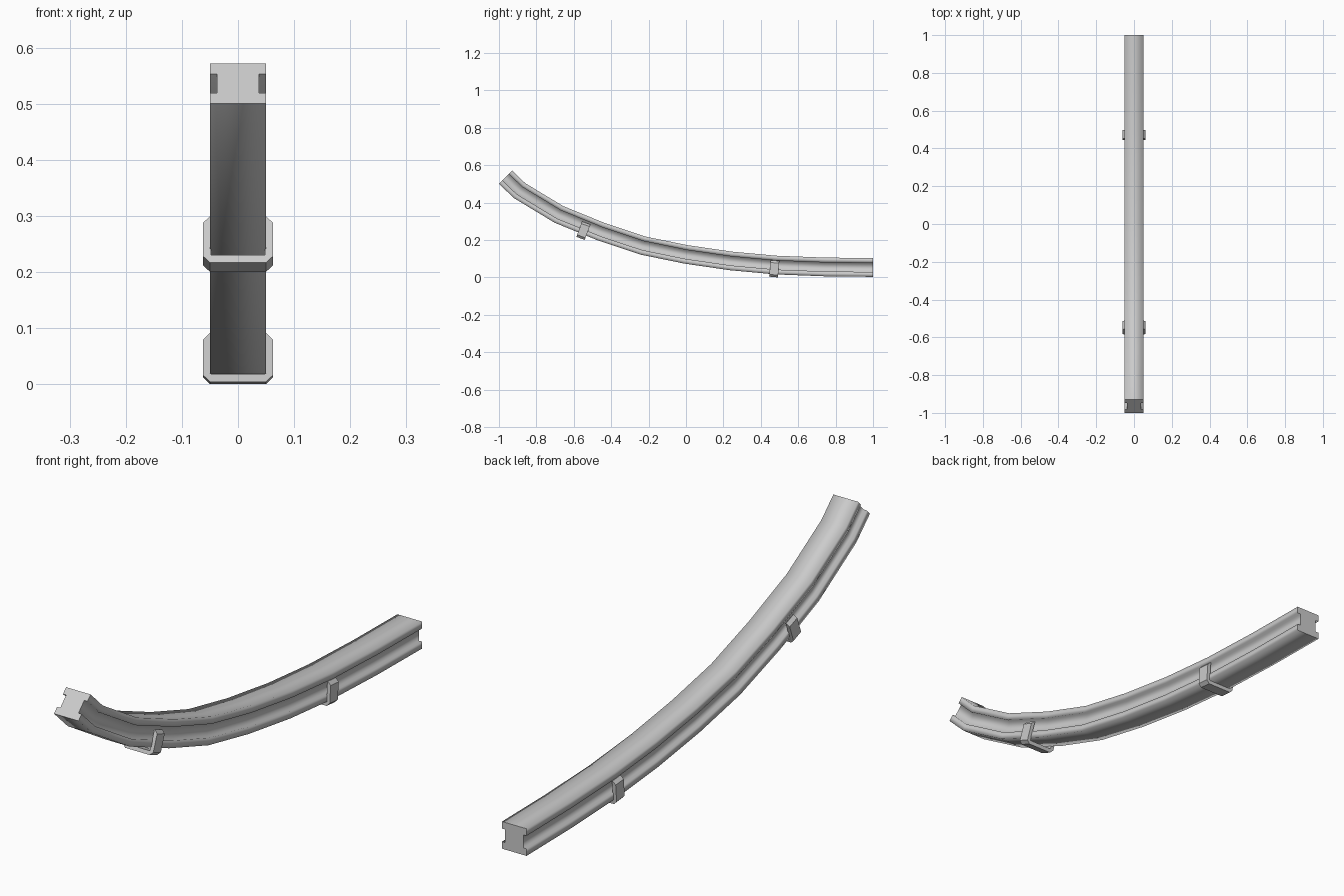
import bpy, bmesh
from math import radians
from mathutils import Vector, Matrix

if "Cube" in bpy.data.objects:
    bpy.data.objects.remove(bpy.data.objects["Cube"])

# Centre line of the rail as (y, z)
PATH = [(-.965, .536), (-.89, .464), (-.68, .337), (-.455, .245), (-.23, .170),
        (0, .123), (.24, .088), (.48, .066), (.74, .056), (1, .053)]
# Right half of the grooved rail section as (x, height), mirrored below
HALF = [(.05, -.05), (.05, -.024), (.037, -.024), (.037, .024), (.05, .024), (.05, .05)]
RAIL = HALF + [(-x, h) for x, h in reversed(HALF)]


def finish(bm, name):
    bmesh.ops.recalc_face_normals(bm, faces=bm.faces)
    mesh = bpy.data.meshes.new(name)
    bm.to_mesh(mesh)
    bm.free()
    ob = bpy.data.objects.new(name, mesh)
    bpy.context.collection.objects.link(ob)
    return ob


def sweep_rail():
    bm = bmesh.new()
    pts = [Vector((0, y, z)) for y, z in PATH]
    rings = []
    for i, p in enumerate(pts):
        # mitred section normal at every path point
        a = (p - pts[i - 1]).normalized() if i else Vector((0, 1, -1)).normalized()
        b = (pts[i + 1] - p).normalized() if i < len(pts) - 1 else Vector((0, 1, 0))
        if i == 0:
            b = a
        if i == len(pts) - 1:
            a = b
        t = (a + b).normalized()
        up = Vector((0, -t.z, t.y))
        rings.append([bm.verts.new(p + Vector((x, 0, 0)) + up * h) for x, h in RAIL])
    n = len(RAIL)
    grooves = (1, 2, 3, 7, 8, 9)
    for r, s in zip(rings, rings[1:]):
        for k in range(n):
            f = bm.faces.new((r[k], r[(k + 1) % n], s[(k + 1) % n], s[k]))
            f.smooth = True
            f.tag = k in grooves
    for ring in (rings[0], rings[-1]):
        bm.faces.new(ring)
    # soft shading inside the grooves, crisp outer edges
    for e in bm.edges:
        if e.calc_face_angle(0) > radians(30):
            e.smooth = all(f.tag for f in e.link_faces)
    return finish(bm, "rail")


def clip(name, y, z, tilt):
    # U-shaped band, origin at the middle of its underside
    outer = [(.05, .088), (.062, .076), (.062, .012), (.05, 0)]
    inner = [(.048, .014), (.048, .088)]
    right = outer + inner
    bm = bmesh.new()
    w = .0235
    prof = outer + [(-x, h) for x, h in reversed(outer)]
    prof += [(-x, h) for x, h in reversed(inner)] + inner
    front = [bm.verts.new((x, -w, h)) for x, h in prof]
    face = bm.faces.new(front)
    ext = bmesh.ops.extrude_face_region(bm, geom=[face])
    bmesh.ops.translate(bm, vec=(0, 2 * w, 0),
                        verts=[v for v in ext["geom"] if isinstance(v, bmesh.types.BMVert)])
    bm.transform(Matrix.Translation((0, y, z)) @ Matrix.Rotation(radians(-tilt), 4, 'X'))
    return finish(bm, name)


sweep_rail()
clip("upper_clip", -.564, .2085, 20.5)
clip("lower_clip", .468, .002, 5)
